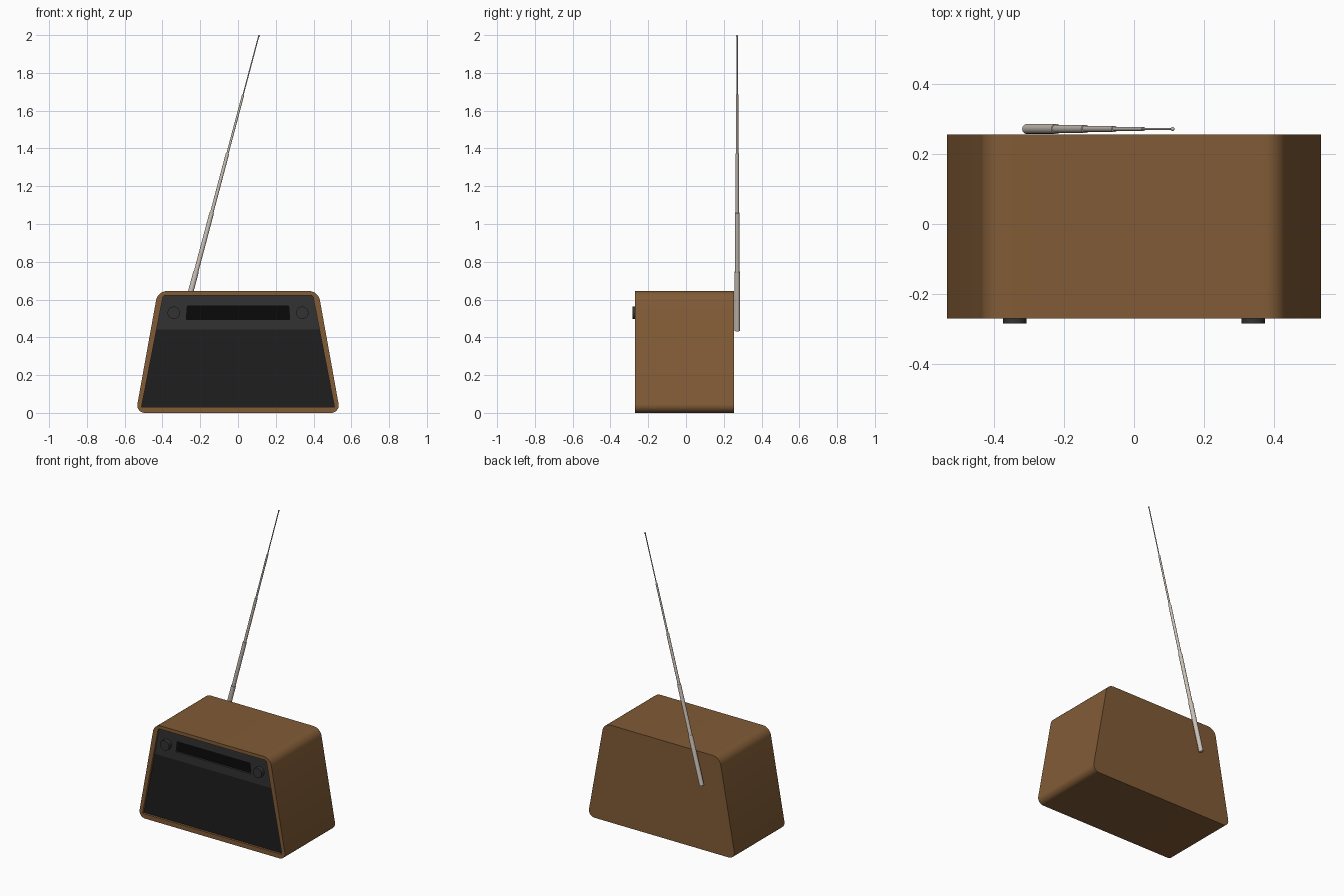
import bpy, bmesh, math
from mathutils import Vector

if "Cube" in bpy.data.objects:
    bpy.data.objects.remove(bpy.data.objects["Cube"])


def material(name, rgb):
    m = bpy.data.materials.new(name)
    m.diffuse_color = (*rgb, 1)
    m.use_nodes = True
    m.node_tree.nodes["Principled BSDF"].inputs["Base Color"].default_value = m.diffuse_color
    return m


wood = material("wood", (0.22, 0.105, 0.037))
charcoal = material("charcoal", (0.032, 0.032, 0.032))
cloth = material("cloth", (0.013, 0.013, 0.013))
black = material("black", (0.003, 0.003, 0.003))
metal = material("metal", (0.6, 0.54, 0.48))


def trapezoid(z0, w0, z1, w1):
    return [Vector((-w0, z0)), Vector((w0, z0)), Vector((w1, z1)), Vector((-w1, z1))]


def rounded(points, radii, steps=10):
    """Replace each corner of an outline by an arc."""
    out = []
    for i, p in enumerate(points):
        a = (points[i - 1] - p).normalized()
        b = (points[(i + 1) % len(points)] - p).normalized()
        half = a.angle(b) / 2
        r = radii[i]
        centre = p + (a + b).normalized() * r / math.sin(half)
        start = p + a * r / math.tan(half) - centre
        end = p + b * r / math.tan(half) - centre
        for k in range(steps + 1):
            t = k / steps
            ang = math.pi - 2 * half
            v = (start * math.sin((1 - t) * ang) + end * math.sin(t * ang)) / math.sin(ang)
            out.append(centre + v)
    return out


def loft(name, loops, mat):
    """Skin a series of (xz outline, y) loops and cap both ends."""
    bm = bmesh.new()
    rings = [[bm.verts.new((p.x, y, p.y)) for p in outline] for outline, y in loops]
    n = len(rings[0])
    for r, s in zip(rings, rings[1:]):
        for i in range(n):
            j = (i + 1) % n
            bm.faces.new((r[i], r[j], s[j], s[i]))
    bm.faces.new(rings[0])
    bm.faces.new(rings[-1])
    bmesh.ops.recalc_face_normals(bm, faces=bm.faces)
    mesh = bpy.data.meshes.new(name)
    bm.to_mesh(mesh)
    bm.free()
    ob = bpy.data.objects.new(name, mesh)
    bpy.context.collection.objects.link(ob)
    finish(ob, name, mat)


def finish(ob, name, mat):
    ob.name = name
    ob.data.materials.append(mat)
    bpy.ops.object.select_all(action='DESELECT')
    ob.select_set(True)
    bpy.context.view_layer.objects.active = ob
    bpy.ops.object.shade_smooth_by_angle(angle=math.radians(30))


def rod(name, a, b, r, mat, sides=24):
    d = b - a
    bpy.ops.mesh.primitive_cylinder_add(vertices=sides, radius=r, depth=d.length,
                                        location=(a + b) / 2,
                                        rotation=d.to_track_quat('Z', 'Y').to_euler())
    finish(bpy.context.object, name, mat)


# Wooden cabinet with a recessed front
outer = rounded(trapezoid(0.0, 0.541, 0.645, 0.425), [0.04, 0.04, 0.06, 0.06])
inner = rounded(trapezoid(0.03, 0.511, 0.622, 0.396), [0.004, 0.004, 0.015, 0.015])
loft("cabinet", [(outer, 0.255), (outer, -0.27), (inner, -0.27), (inner, -0.22)], wood)

# Speaker cloth and control panel with display slot
grille = trapezoid(0.028, 0.512, 0.442, 0.432)
loft("speaker_grille", [(grille, -0.22), (grille, -0.255)], cloth)
panel = trapezoid(0.442, 0.432, 0.623, 0.397)
slot = trapezoid(0.495, 0.274, 0.565, 0.268)
loft("control_panel", [(panel, -0.22), (panel, -0.257), (slot, -0.257), (slot, -0.238)], charcoal)
loft("display", [(slot, -0.23), (slot, -0.243)], black)

# Knobs
for side, x in (("left", -0.34), ("right", 0.34)):
    rod(side + "_knob", Vector((x, -0.24, 0.53)), Vector((x, -0.284, 0.53)), 0.033, charcoal, 40)

# Telescopic antenna on the back
base, tip = Vector((-0.305, 0.271, 0.435)), Vector((0.11, 0.271, 1.996))
radii = [0.0145, 0.012, 0.009, 0.006, 0.0032]
for i, r in enumerate(radii):
    rod(f"antenna_section_{i + 1}", base.lerp(tip, i / 5), base.lerp(tip, (i + 1) / 5), r, metal)
bpy.ops.mesh.primitive_uv_sphere_add(segments=16, ring_count=8, radius=0.0055, location=tip - Vector((0, 0, 0.001)))
finish(bpy.context.object, "antenna_tip", metal)
